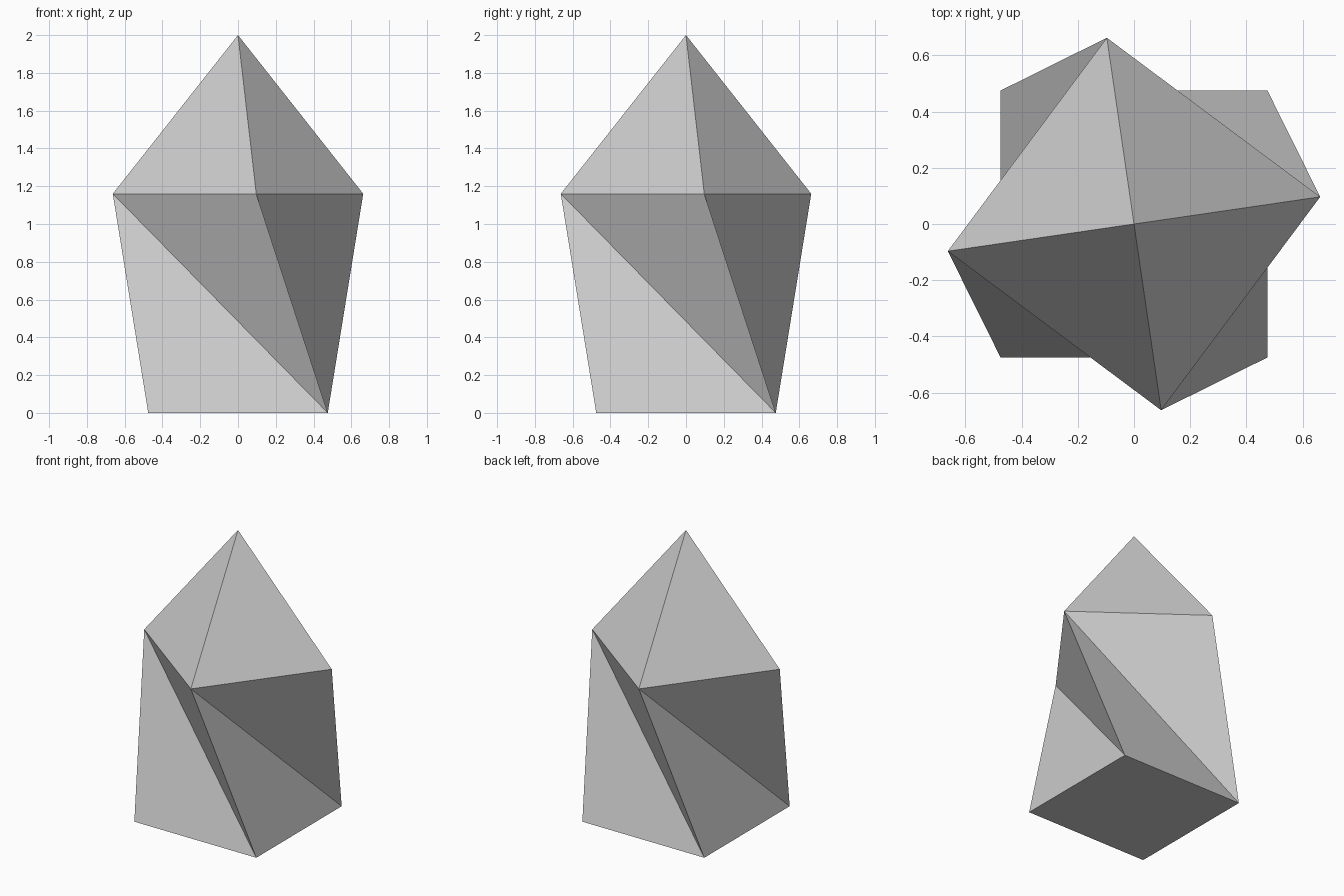
import bpy, bmesh
from math import radians, cos, sin

if "Cube" in bpy.data.objects:
    bpy.data.objects.remove(bpy.data.objects["Cube"])


def ring(bm, radius, z, start_deg):
    """Four vertices of a square ring, turned to start_deg."""
    angles = [radians(start_deg + 90 * i) for i in range(4)]
    return [bm.verts.new((radius * cos(a), radius * sin(a), z)) for a in angles]


bm = bmesh.new()

# Square foot, wider twisted shoulder, pointed tip
foot = ring(bm, 0.672, 0.0, 225)
shoulder = ring(bm, 0.670, 1.16, 188.3)
tip = bm.verts.new((0, 0, 2))

# Each side: two twisted lower triangles and one pyramid facet
for i in range(4):
    j = (i + 1) % 4
    bm.faces.new((foot[i], foot[j], shoulder[i]))
    bm.faces.new((shoulder[i], foot[j], shoulder[j]))
    bm.faces.new((shoulder[i], shoulder[j], tip))

# Flat underside
bm.faces.new(foot[::-1])

mesh = bpy.data.meshes.new("crystal")
bm.to_mesh(mesh)
bm.free()
crystal = bpy.data.objects.new("crystal", mesh)
bpy.context.collection.objects.link(crystal)
